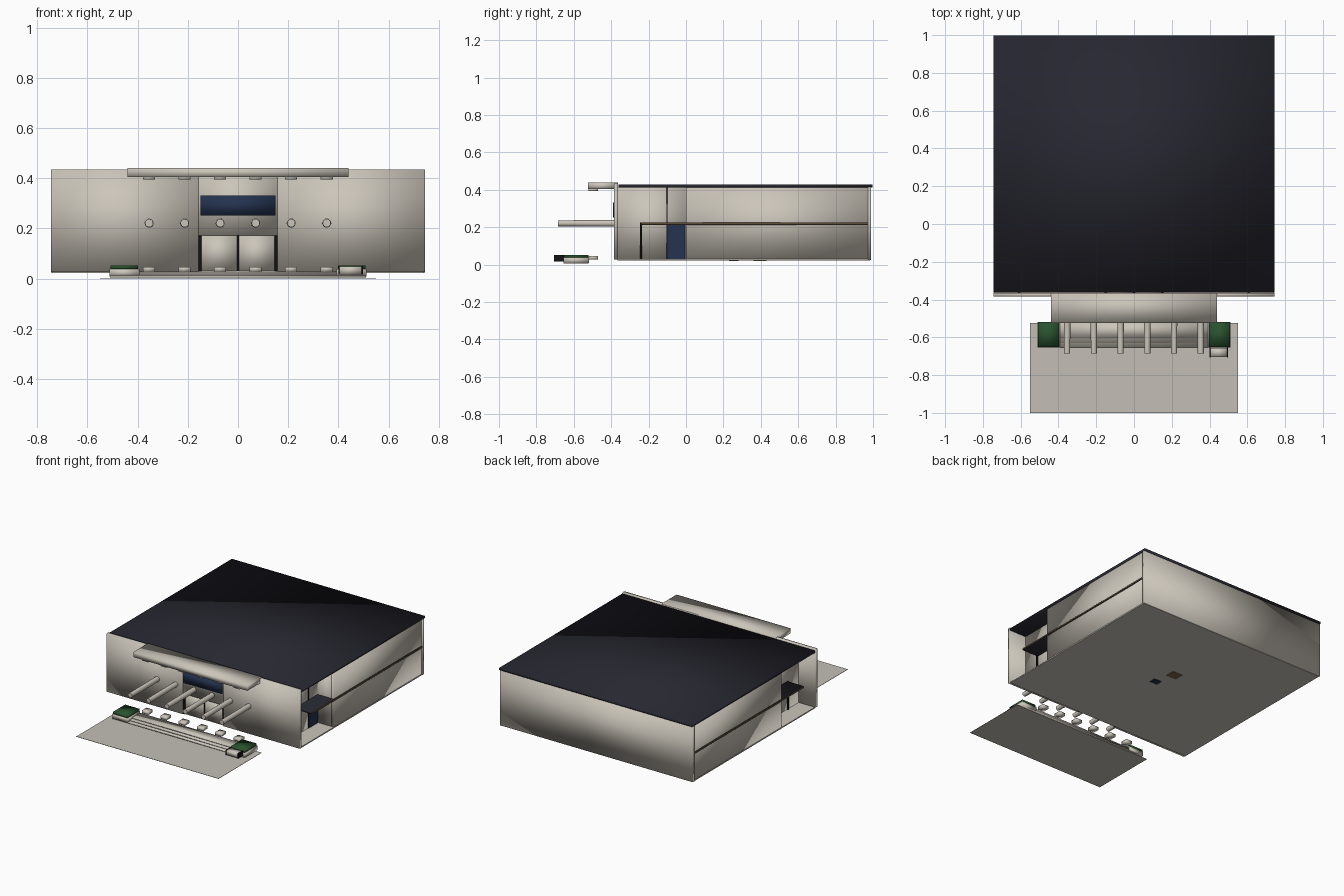
import bpy, bmesh, math
from mathutils import Matrix

if "Cube" in bpy.data.objects:
    bpy.data.objects.remove(bpy.data.objects["Cube"])

def material(name, r, g, b):
    m = bpy.data.materials.new(name)
    m.diffuse_color = (r, g, b, 1)
    m.use_nodes = True
    m.node_tree.nodes["Principled BSDF"].inputs["Base Color"].default_value = m.diffuse_color
    return m

STONE = material("warm_stone", 0.60, 0.56, 0.49)
PAVE = material("paving_grey", 0.55, 0.52, 0.47)
ROOF = material("dark_roof", 0.020, 0.020, 0.030)
GLASS = material("dark_blue_glass", 0.017, 0.033, 0.080)
HEDGE = material("hedge_green", 0.022, 0.085, 0.028)
WOOD = material("brown_wood", 0.20, 0.13, 0.06)
BLACK = material("black_frame", 0.006, 0.006, 0.007)

def finish(name, bm, mat, smooth):
    me = bpy.data.meshes.new(name)
    for f in bm.faces:
        f.smooth = smooth
    bm.to_mesh(me)
    bm.free()
    me.materials.append(mat)
    ob = bpy.data.objects.new(name, me)
    bpy.context.collection.objects.link(ob)
    return ob

def box(name, x, y, z, mat, smooth=True):
    """Box from (min, max) ranges; soft vertex normals by default."""
    bm = bmesh.new()
    size = [b - a for a, b in (x, y, z)]
    mid = [(a + b) / 2 for a, b in (x, y, z)]
    bmesh.ops.create_cube(bm, size=1, matrix=Matrix.Translation(mid) @ Matrix.Diagonal((*size, 1)))
    return finish(name, bm, mat, smooth)

def pair(name, x, y, z, mat, smooth=True):
    """The same box on both sides of the centre line."""
    box(name + "_right", x, y, z, mat, smooth)
    box(name + "_left", (-x[1], -x[0]), y, z, mat, smooth)

# Main shell
box("ground_floor", (-0.74, 0.74), (-0.365, 0.985), (0.022, 0.03), STONE, False)
box("back_wall", (-0.745, 0.745), (0.972, 0.99), (0.025, 0.415), STONE)
pair("side_wall", (0.722, 0.738), (0.0, 0.972), (0.025, 0.413), STONE)
box("roof", (-0.745, 0.745), (-0.362, 0.997), (0.413, 0.428), ROOF)

# Upper floor slab with a wooden edge strip
box("upper_floor", (-0.741, 0.741), (-0.24, 0.975), (0.212, 0.226), ROOF)
pair("floor_edge", (0.741, 0.744), (-0.24, 0.98), (0.215, 0.223), WOOD, False)

# Partitions seen through the open front corners
pair("inner_wall", (0.60, 0.615), (-0.365, 0.0), (0.03, 0.413), STONE)
pair("return_wall", (0.60, 0.725), (0.0, 0.014), (0.03, 0.413), STONE)
pair("inner_window", (0.615, 0.62), (-0.10, -0.005), (0.03, 0.225), GLASS, False)
pair("inner_post", (0.615, 0.625), (-0.245, -0.235), (0.03, 0.225), BLACK, False)
pair("inner_mullion", (0.615, 0.62), (-0.104, -0.10), (0.03, 0.413), BLACK, False)

# Facade
pair("front_wall", (0.157, 0.745), (-0.385, -0.364), (0.028, 0.435), STONE)
box("centre_panel", (-0.157, 0.157), (-0.384, -0.364), (0.172, 0.42), STONE)
box("front_window", (-0.15, 0.15), (-0.391, -0.384), (0.252, 0.332), GLASS)

# Double door
pair("door_leaf", (0.004, 0.145), (-0.37, -0.355), (0.03, 0.172), STONE)
pair("door_jamb", (0.145, 0.157), (-0.38, -0.36), (0.028, 0.172), BLACK, False)
box("door_gap", (-0.004, 0.004), (-0.372, -0.355), (0.03, 0.172), BLACK, False)

# Canopy
box("canopy", (-0.44, 0.44), (-0.525, -0.364), (0.404, 0.44), STONE)

# Columns lying front to back, with their separate capitals and bases
for i in range(6):
    x = -0.354 + i * 0.1415
    bm = bmesh.new()
    bmesh.ops.create_cone(
        bm, cap_ends=True, segments=24, radius1=0.018, radius2=0.016, depth=0.30,
        matrix=Matrix.Translation((x, -0.535, 0.221)) @ Matrix.Rotation(math.pi / 2, 4, 'X'))
    column = finish(f"column_{i}", bm, STONE, True)
    bpy.context.view_layer.objects.active = column
    column.select_set(True)
    bpy.ops.object.shade_smooth_by_angle()
    column.select_set(False)
    box(f"column_capital_{i}", (x - 0.024, x + 0.024), (-0.52, -0.47), (0.395, 0.406), STONE)
    box(f"column_base_{i}", (x - 0.024, x + 0.024), (-0.52, -0.47), (0.027, 0.047), STONE)

# Entrance steps
for i, front in enumerate((-0.655, -0.63, -0.605)):
    half = 0.51 if i == 0 else 0.40
    box(f"step_{i}", (-half, half), (front, -0.52), (0.005 + i * 0.007, 0.012 + i * 0.007), STONE)

# Planters with hedges
pair("planter", (0.393, 0.512), (-0.655, -0.518), (0.008, 0.038), STONE)
pair("hedge", (0.398, 0.508), (-0.652, -0.52), (0.038, 0.053), HEDGE)

# Framed box before the right planter
box("crate", (0.405, 0.492), (-0.705, -0.656), (0.016, 0.048), STONE)
for n, x in (("left", 0.400), ("right", 0.492)):
    box("crate_frame_" + n, (x, x + 0.005), (-0.707, -0.65), (0.016, 0.051), BLACK, False)

# Forecourt paving
box("forecourt", (-0.55, 0.55), (-1.0, -0.525), (0.0, 0.002), PAVE, False)

# Fittings that show through the underside
box("stair_foot", (-0.05, 0.03), (0.36, 0.43), (0.020, 0.03), WOOD, False)
box("inner_glass_foot", (0.0, 0.06), (0.23, 0.28), (0.020, 0.03), GLASS, False)
